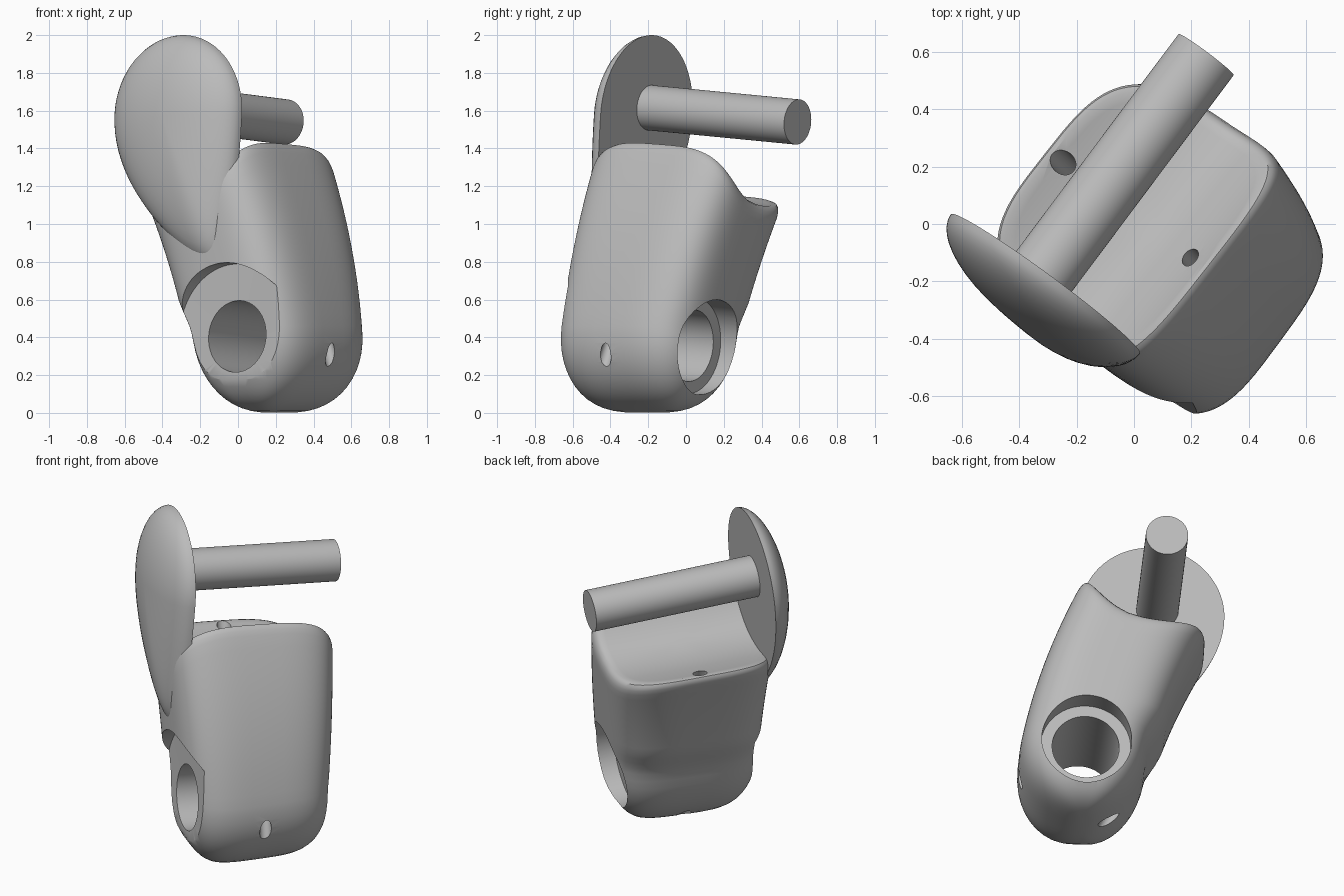
import bpy, bmesh, math
from mathutils import Vector

if "Cube" in bpy.data.objects:
    bpy.data.objects.remove(bpy.data.objects["Cube"], do_unlink=True)

grey = bpy.data.materials.new("plain grey")
grey.use_nodes = True
grey.diffuse_color = (0.5, 0.5, 0.5, 1)
grey.node_tree.nodes["Principled BSDF"].inputs["Base Color"].default_value = (0.5, 0.5, 0.5, 1)

SEGMENTS = 96
ANGLES = [2 * math.pi * i / SEGMENTS for i in range(SEGMENTS)]


def place(a, b, z):
    """Turned frame (width, depth, height) to world."""
    return Vector((0.805 * a + 0.593 * b, -0.593 * a + 0.805 * b, z))


def loft(name, rings):
    bm = bmesh.new()
    loops = [[bm.verts.new(p) for p in ring] for ring in rings]
    for low, high in zip(loops, loops[1:]):
        for i in range(SEGMENTS):
            j = (i + 1) % SEGMENTS
            bm.faces.new((low[i], low[j], high[j], high[i]))
    bm.faces.new(loops[0])
    bm.faces.new(loops[-1])
    bmesh.ops.recalc_face_normals(bm, faces=bm.faces)
    mesh = bpy.data.meshes.new(name)
    bm.to_mesh(mesh)
    bm.free()
    mesh.materials.append(grey)
    obj = bpy.data.objects.new(name, mesh)
    bpy.context.collection.objects.link(obj)
    return obj


def turned(name, stations):
    """Round solid through (a, b, z, radius) stations."""
    centres = [place(*s[:3]) for s in stations]
    turn = (centres[-1] - centres[0]).to_track_quat('Z', 'Y')
    return loft(name, [[c + turn @ Vector((s[3] * math.cos(t), s[3] * math.sin(t), 0))
                        for t in ANGLES] for c, s in zip(centres, stations)])


def activate(obj):
    bpy.ops.object.select_all(action='DESELECT')
    obj.select_set(True)
    bpy.context.view_layer.objects.active = obj


def smooth(obj):
    activate(obj)
    bpy.ops.object.shade_smooth_by_angle(angle=math.radians(35))


def cut(obj, cutter):
    """Subtract the cutter, trying the next solver if nothing was cut."""
    before = len(obj.data.polygons)
    for solver in ('MANIFOLD', 'EXACT', 'FLOAT'):
        bpy.context.view_layer.update()
        activate(obj)
        mod = obj.modifiers.new("cut", 'BOOLEAN')
        mod.operation, mod.solver, mod.object = 'DIFFERENCE', solver, cutter
        bpy.ops.object.modifier_apply(modifier=mod.name)
        if len(obj.data.polygons) != before:
            break
    bpy.data.objects.remove(cutter, do_unlink=True)


def power(x, n=0.57):
    return math.copysign(abs(x) ** n, x)


# Body cross-section: a rounded rectangle that leans sideways with height
def body_point(angle, z, sa, sb):
    q, r = power(math.cos(angle)), power(math.sin(angle))
    rise, fall = max(z - 0.45, 0), max(0.45 - z, 0)
    centre = 0.26 - 0.18 * rise - 0.17 * rise ** 2 + 0.08 * fall
    half = 0.39
    if q < 0:
        half += 0.11 * rise - min(0.055, 0.3 * max(0.58 - z, 0))
    back, front = 0.395 + 0.14 * rise, -0.466
    b = (front + back) / 2 + sb * r * (back - front) / 2
    return place(centre + half * sa * q, b, z)


# Top is a sloped trough with a raised edge on either side
def top_height(angle, scale=1):
    q, r = scale * power(math.cos(angle)), scale * power(math.sin(angle))
    return 1.31 + 0.145 * q - 0.155 * (1 - q * q) - 0.03 * r


rings = []
for degrees in range(6, 91, 7):
    t = math.radians(degrees)
    width = math.sin(t)
    rings.append([body_point(a, 0.42 * (1 - math.cos(t)), width, width ** 0.53) for a in ANGLES])
for step in range(15):
    k = step / 14
    rings.append([body_point(t, 0.46 + (top_height(t) - 0.54) * k, 1, 1) for t in ANGLES])
for scale, drop in [(.992, .05), (.975, .027), (.95, .01), (.91, 0), (.85, 0), (.7, 0),
                    (.55, 0), (.4, 0), (.25, 0), (.1, 0)]:
    rings.append([body_point(t, top_height(t, scale) - drop, scale, scale) for t in ANGLES])
body = loft("body", rings)

# Two long thin drillings, then the stepped bore with front and rear recesses
cut(body, turned("right_drilling", [(.74, -.07, .07, .034), (.13, .04, 1.55, .034)]))
cut(body, turned("left_drilling", [(.23, -.05, -.15, .04), (-.43, .04, 1.38, .04)]))
cut(body, turned("stepped_bore", [(.27, -.9, .466, .36), (.27, -.4, .43, .36),
                                  (.29, -.4, .405, .19), (.29, .25, .356, .19),
                                  (.29, .25, .356, .255), (.29, .9, .307, .255)]))
smooth(body)


# Domed head plate with a flat back, tapering down into the body
def head_point(angle, scale, depth):
    c, s = math.cos(angle), math.sin(angle)
    if s > 0:
        a, z = .41 * c, .42 * s
    else:
        a, z = (.41 - .12 * s * s) * c + .25 * s * s, .78 * s
    z = 1.58 + scale * z
    return place(-.125 + scale * a, -.35 + .08 * (z - 1.6) - depth, z)


head_rings = []
for i in range(13):
    t = math.radians(88) * i / 12
    head_rings.append([head_point(a, math.cos(t), .168 * math.sin(t)) for a in ANGLES])
smooth(loft("head_plate", head_rings))

# Round rod standing out behind the head plate
smooth(turned("rod", [(-.155, -.37, 1.617, .12), (-.148, .625, 1.54, .12)]))
